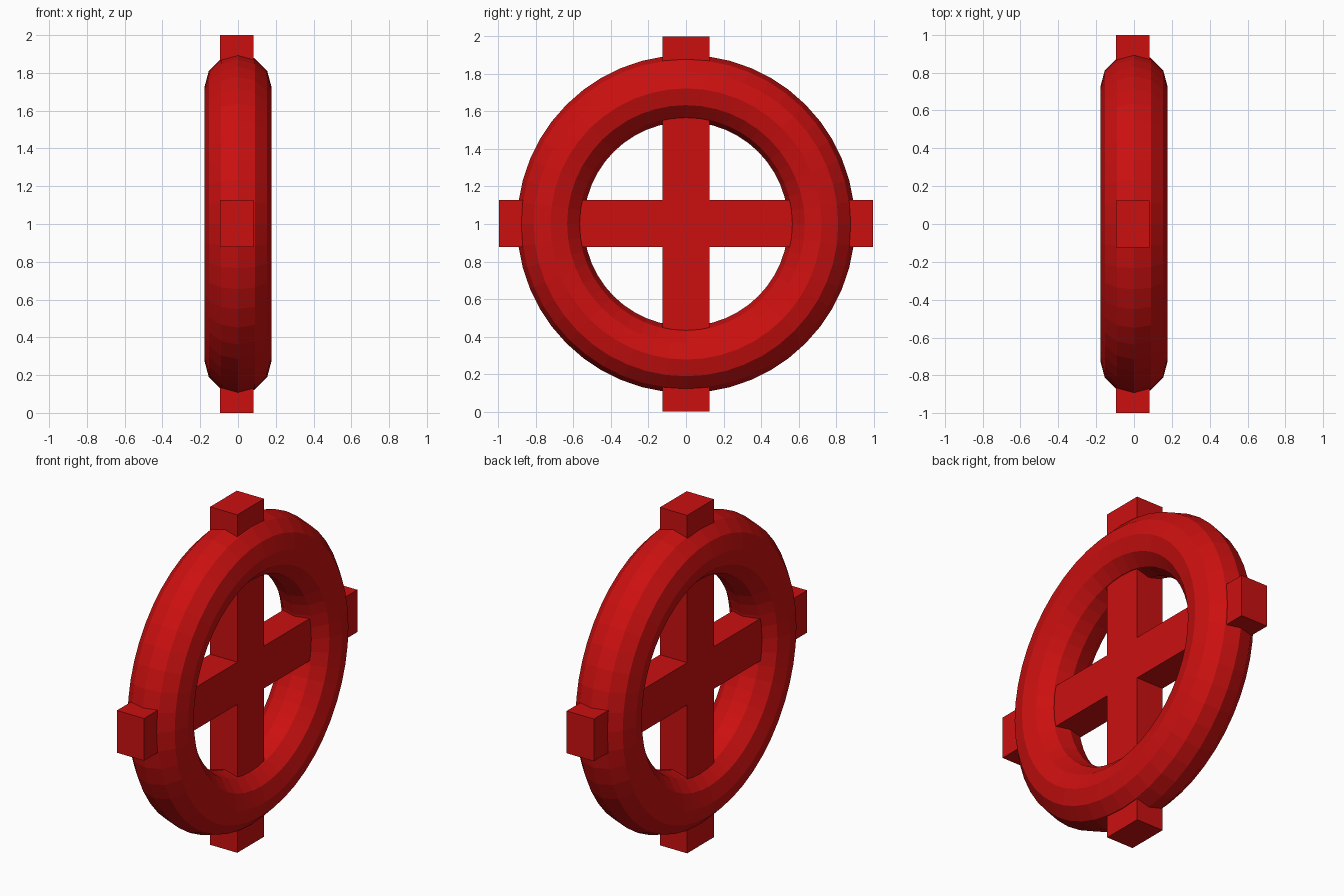
import bpy
from math import pi

if "Cube" in bpy.data.objects:
    bpy.data.objects.remove(bpy.data.objects["Cube"])

red = bpy.data.materials.new("red")
red.diffuse_color = (0.6, 0.005, 0.005, 1)
red.use_nodes = True
red.node_tree.nodes["Principled BSDF"].inputs["Base Color"].default_value = red.diffuse_color


def finish(name):
    obj = bpy.context.object
    obj.name = name
    obj.data.materials.append(red)
    return obj


def bar(name, size):
    bpy.ops.mesh.primitive_cube_add(size=1, location=(-0.006, 0, 1.0))
    bpy.context.object.scale = size
    bpy.ops.object.transform_apply(location=False, rotation=False, scale=True)
    return finish(name)


# Faceted rim, standing upright with its axis along x
bpy.ops.mesh.primitive_torus_add(
    major_segments=48, minor_segments=12, major_radius=0.723,
    minor_radius=0.178, location=(0, 0, 1), rotation=(0, pi / 2, 0))
finish("wheel_rim")

# Crossed spokes that poke out past the rim as handles
bar("vertical_spoke", (0.178, 0.25, 2.0))
horizontal = bar("horizontal_spoke", (0.178, 1.994, 0.25))
horizontal.location.z = 1.003
